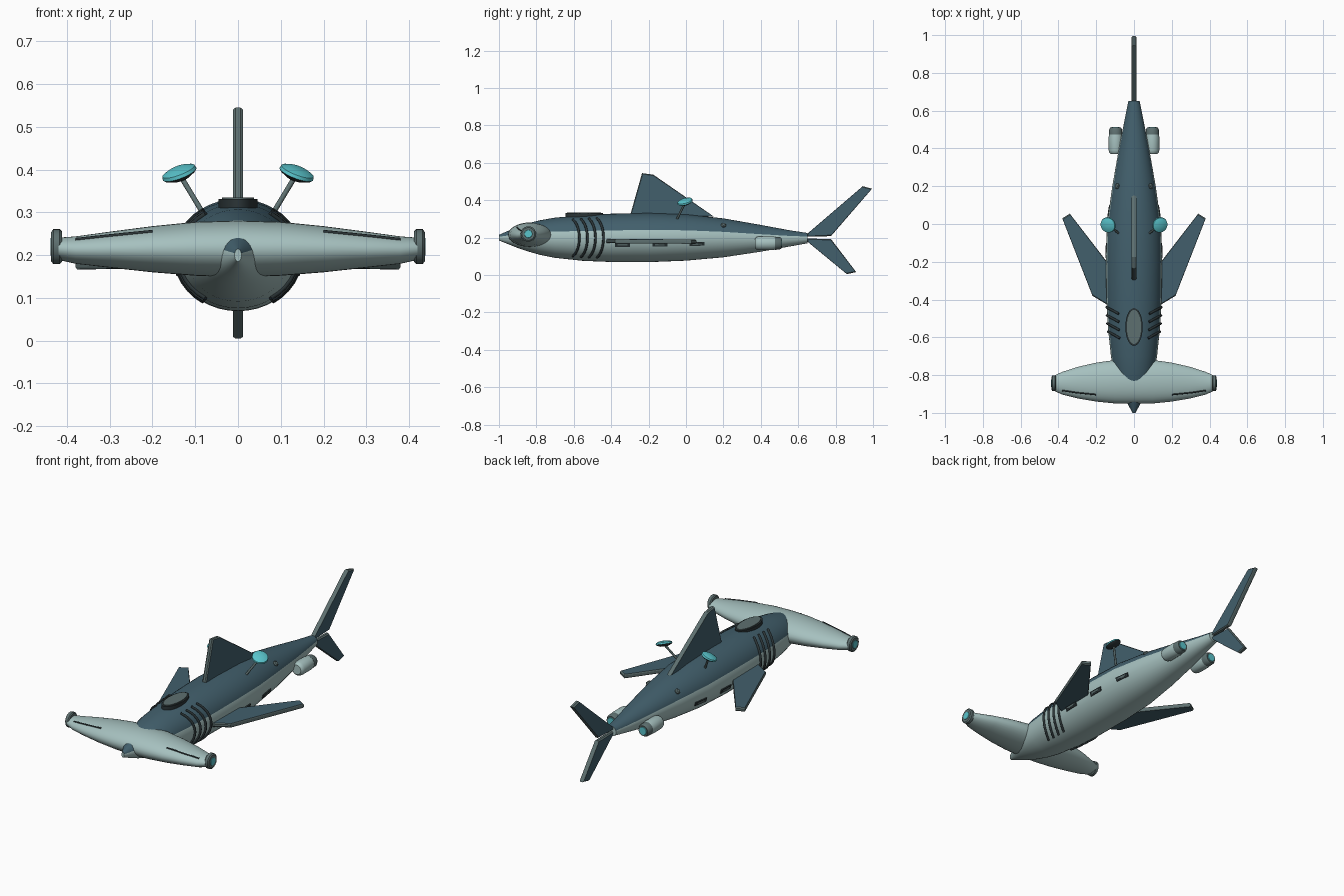
import bpy, bmesh, math
from mathutils import Vector

if "Cube" in bpy.data.objects:
    bpy.data.objects.remove(bpy.data.objects["Cube"])


def material(name, rgb):
    m = bpy.data.materials.new(name)
    m.diffuse_color = (*rgb, 1)
    m.use_nodes = True
    m.node_tree.nodes["Principled BSDF"].inputs["Base Color"].default_value = m.diffuse_color
    return m


PALE = material("pale hull", (0.38, 0.53, 0.52))
BLUE = material("slate blue", (0.054, 0.115, 0.15))
DARK = material("dark trim", (0.024, 0.035, 0.038))
GREY = material("steel grey", (0.11, 0.16, 0.16))
CYAN = material("cyan glow", (0.10, 0.55, 0.60))


def finish(name, bm, mats, smooth=True):
    bmesh.ops.recalc_face_normals(bm, faces=bm.faces[:])
    me = bpy.data.meshes.new(name)
    bm.to_mesh(me)
    bm.free()
    ob = bpy.data.objects.new(name, me)
    bpy.context.collection.objects.link(ob)
    for m in mats:
        me.materials.append(m)
    if smooth:
        bpy.ops.object.select_all(action='DESELECT')
        ob.select_set(True)
        bpy.context.view_layer.objects.active = ob
        bpy.ops.object.shade_smooth_by_angle(angle=math.radians(35))
    return ob


def loft(name, rings, mats, rule=lambda j: 0):
    """Skin a list of closed rings; rule gives the material by segment."""
    bm = bmesh.new()
    vs = [[bm.verts.new(p) for p in r] for r in rings]
    n = len(vs[0])
    for a, b in zip(vs, vs[1:]):
        for j in range(n):
            k = (j + 1) % n
            bm.faces.new((a[j], a[k], b[k], b[j])).material_index = rule(j)
    bm.faces.new(vs[0])
    bm.faces.new(vs[-1])
    return finish(name, bm, mats)


def lathe(name, base, axis, profile, mat, n=24):
    """Turn (distance, radius) pairs round an axis."""
    q = Vector(axis).to_track_quat('Z', 'Y')
    rings = [[Vector(base) + q @ Vector((r * math.cos(t), r * math.sin(t), d))
              for t in (2 * math.pi * i / n for i in range(n))] for d, r in profile]
    return loft(name, rings, [mat])


def rod(name, a, b, r, mat):
    d = Vector(b) - Vector(a)
    return lathe(name, a, d, [(0, r), (d.length, r)], mat, 12)


def plate(name, pts, offset, rim=0.006):
    """Flat fin with chamfered grey edge: pts 3D, offset is half thickness."""
    off = Vector(offset)
    c = sum((Vector(p) for p in pts), Vector()) / len(pts)
    layers = [(1, -1), (1, 1)]
    bm = bmesh.new()
    inner = [Vector(p) + (c - Vector(p)).normalized() * rim for p in pts]
    rows = [[p - off for p in inner], [Vector(p) - off * .5 for p in pts],
            [Vector(p) + off * .5 for p in pts], [p + off for p in inner]]
    vs = [[bm.verts.new(p) for p in r] for r in rows]
    n = len(pts)
    for a, b in zip(vs, vs[1:]):
        for j in range(n):
            k = (j + 1) % n
            bm.faces.new((a[j], a[k], b[k], b[j])).material_index = 1
    bm.faces.new(vs[0])
    bm.faces.new(vs[-1])
    return finish(name, bm, [BLUE, GREY], False)


def tube(name, pts, r, mat):
    cu = bpy.data.curves.new(name, 'CURVE')
    cu.dimensions = '3D'
    cu.bevel_depth = r
    cu.bevel_resolution = 2
    cu.use_fill_caps = True
    sp = cu.splines.new('POLY')
    sp.points.add(len(pts) - 1)
    for p, v in zip(sp.points, pts):
        p.co = (*v, 1)
    ob = bpy.data.objects.new(name, cu)
    bpy.context.collection.objects.link(ob)
    cu.materials.append(mat)
    bpy.ops.object.select_all(action='DESELECT')
    ob.select_set(True)
    bpy.context.view_layer.objects.active = ob
    bpy.ops.object.convert(target='MESH')


# Hull: y, half width, top z, bottom z
HULL = [(-1, .008, .215, .185), (-.95, .035, .237, .165), (-.9, .065, .258, .145),
        (-.85, .088, .276, .128), (-.78, .108, .293, .108), (-.7, .122, .307, .092),
        (-.55, .138, .32, .076), (-.4, .146, .328, .07), (-.2, .149, .332, .069),
        (0, .143, .325, .077), (.2, .115, .303, .095), (.4, .08, .268, .125),
        (.55, .05, .24, .152), (.65, .03, .225, .17)]


def hull_point(y, deg, grow=0.0):
    for a, b in zip(HULL, HULL[1:]):
        if a[0] <= y <= b[0]:
            f = (y - a[0]) / (b[0] - a[0])
            rx, top, bot = (a[i] + f * (b[i] - a[i]) for i in (1, 2, 3))
            break
    t = math.radians(deg)
    return Vector(((rx + grow) * math.cos(t), y,
                   (top + bot) / 2 + ((top - bot) / 2 + grow) * math.sin(t)))


loft("hull", [[hull_point(s[0], 9 * j) for j in range(40)] for s in HULL],
     [PALE, BLUE], lambda j: 1 if 2 <= j < 18 else 0)

# Hammer head: x, y half depth, z half height, y centre, z centre
half = [(0, .116, .066, -.835, .215), (.1, .115, .063, -.835, .215), (.2, .103, .054, -.837, .214),
        (.3, .083, .042, -.84, .213), (.38, .06, .032, -.843, .212), (.42, .042, .026, -.843, .215)]
stations = [(-s[0],) + s[1:] for s in half[:0:-1]] + half


def head_point(s, t):
    return Vector((s[0], s[3] + s[1] * math.cos(t), s[4] + s[2] * math.sin(t)))


loft("hammer_head", [[head_point(s, 2 * math.pi * j / 32) for j in range(32)]
                     for s in stations], [PALE])

# Canopy on top of the hull
for nm, rx, ry, z0, z1, m in (("canopy_rim", .046, .1, .305, .331, DARK),
                              ("canopy_glass", .038, .09, .32, .335, GREY)):
    loft(nm, [[(rx * math.cos(t), -.545 + ry * math.sin(t), z)
               for t in (2 * math.pi * i / 32 for i in range(32))] for z in (z0, z1)], [m])

# Upright fins, drawn in the side view
for nm, pts in (("dorsal_fin", [(-.3, .315), (-.235, .545), (-.175, .537), (.15, .312)]),
                ("upper_tail_fin", [(.645, .205), (.65, .222), (.945, .475), (.995, .462), (.775, .208)]),
                ("lower_tail_fin", [(.645, .195), (.65, .178), (.86, .005), (.91, .016), (.775, .193)])):
    plate(nm, [(0, y, z) for y, z in pts], (.012, 0, 0))

for s, side in ((1, "right"), (-1, "left")):
    # Pectoral fin
    plate("pectoral_fin_" + side, [(s * x, y, z) for x, y, z in (
        (.12, -.44, .182), (.22, -.38, .181), (.38, .03, .178), (.34, .055, .178),
        (.12, -.23, .182))], (0, 0, .011))

    # Eye pod on the hammer tip
    lathe("eye_ring_" + side, (s * .412, -.843, .22), (s, 0, 0),
          [(0, .036), (.005, .041), (.02, .041), (.025, .034)], GREY)
    lathe("eye_lens_" + side, (s * .436, -.843, .22), (s, 0, 0),
          [(0, .022), (.003, .02)], CYAN)

    # Dark slit along the front of the head
    pts = [head_point(p, math.radians(130)) for p in half[2:]]
    tube("head_slit_" + side, [(s * p.x, p.y, p.z) for p in pts[:-1]], .004, DARK)

    # Gill bands bowed backwards
    for g in range(4):
        pts = []
        for i in range(13):
            u = i / 6 - 1
            p = hull_point(-.605 + .043 * g + .035 * (1 - u * u), 56 * u, .002)
            pts.append((s * p.x, p.y, p.z))
        tube(f"gill_{g + 1}_{side}", pts, .0065, DARK)

    # Side vents
    for i, y in enumerate((-.34, -.14, .06)):
        for nm, ly, lz, out, m in (("vent_frame", .04, .011, .006, DARK),
                                   ("vent_panel", .026, .004, .008, GREY)):
            rings = []
            for grow in (-.012, out):
                ring = []
                for dy, dz in ((-1, -1), (1, -1), (1, 1), (-1, 1)):
                    p = hull_point(y + dy * ly, -16 + dz * math.degrees(lz / .13), grow)
                    ring.append((s * p.x, p.y, p.z))
                rings.append(ring)
            loft(f"{nm}_{i + 1}_{side}", rings, [m])

    # Small round sensor
    p = hull_point(.2, 40)
    lathe("sensor_" + side, (s * p.x, p.y, p.z), (s * .7, 0, .7),
          [(-.01, .014), (.004, .014), (.009, .009)], GREY, 16)

    # Dish antenna
    dish, n = Vector((s * .136, -.004, .388)), Vector((s * .34, -.25, .9)).normalized()
    rod("dish_stalk_" + side, (s * .08, -.05, .295), dish, .006, GREY)
    lathe("dish_back_" + side, dish - n * .01, n, [(0, .022), (.008, .038), (.012, .042)], DARK)
    lathe("dish_face_" + side, dish + n * .002, n, [(0, .042), (.008, .04), (.014, .025), (.016, .008)], CYAN)

    # Thruster pod
    c = (s * .097, .37, .17)
    rod("thruster_strut_" + side, (s * .05, .43, .19), (s * .097, .43, .17), .014, GREY)
    lathe("thruster_" + side, c, (0, 1, 0),
          [(0, .026), (.006, .033), (.02, .037), (.09, .037), (.108, .034)], PALE)
    lathe("thruster_nozzle_" + side, (c[0], .475, .17), (0, 1, 0),
          [(0, .035), (.025, .034), (.036, .028)], GREY)
    lathe("thruster_glow_" + side, (c[0], .51, .17), (0, 1, 0), [(0, .022), (.004, .02)], CYAN)
